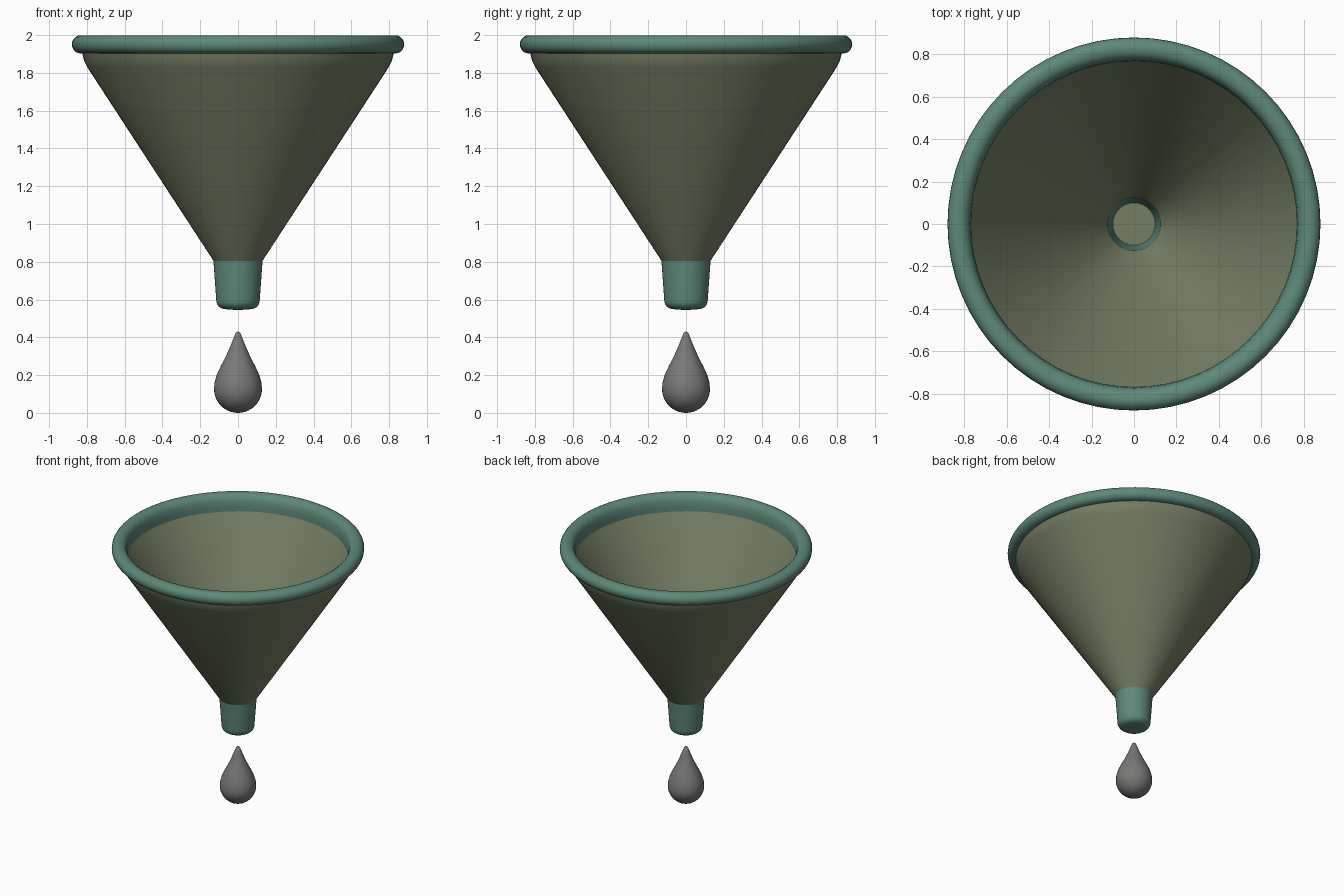
import bpy, bmesh
from math import sin, cos, pi, radians

cube = bpy.data.objects.get("Cube")
if cube:
    bpy.data.objects.remove(cube, do_unlink=True)


def material(name, colour):
    m = bpy.data.materials.new(name)
    m.use_nodes = True
    m.diffuse_color = colour
    bsdf = next(n for n in m.node_tree.nodes if n.type == 'BSDF_PRINCIPLED')
    bsdf.inputs["Base Color"].default_value = colour
    return m


OLIVE = material("olive", (0.18, 0.21, 0.125, 1))
TEAL = material("teal", (0.11, 0.25, 0.19, 1))
GREY = material("grey", (0.19, 0.19, 0.185, 1))


def arc(cr, cz, radius, start, end, steps):
    """Points of a circular arc in the (radius, height) plane."""
    angles = [radians(start + (end - start) * i / steps) for i in range(steps + 1)]
    return [(cr + radius * cos(a), cz + radius * sin(a)) for a in angles]


def lathe(name, profile, mats, closed=False, segments=64, sharp=35):
    """Turn a (radius, height) profile around the z axis."""
    bm = bmesh.new()
    rings = []
    for r, z in profile:
        if r < 1e-5:
            rings.append([bm.verts.new((0, 0, z))] * segments)
        else:
            rings.append([bm.verts.new((r * cos(2 * pi * i / segments),
                                        r * sin(2 * pi * i / segments), z))
                          for i in range(segments)])
    pairs = list(zip(rings, rings[1:] + rings[:1]))
    if not closed:
        pairs.pop()
    for a, b in pairs:
        for i in range(segments):
            j = (i + 1) % segments
            bm.faces.new(dict.fromkeys((a[i], a[j], b[j], b[i])))
    bmesh.ops.recalc_face_normals(bm, faces=bm.faces)
    mesh = bpy.data.meshes.new(name)
    bm.to_mesh(mesh)
    bm.free()
    for m in mats:
        mesh.materials.append(m)
    obj = bpy.data.objects.new(name, mesh)
    bpy.context.collection.objects.link(obj)
    bpy.ops.object.select_all(action='DESELECT')
    obj.select_set(True)
    bpy.context.view_layer.objects.active = obj
    bpy.ops.object.shade_smooth_by_angle(angle=radians(sharp))
    return obj


# Conical bowl: thin shell, outer wall up and inner wall down
lathe("funnel_cone",
      [(0.13, 0.805), (0.798, 1.83), (0.815, 1.865), (0.826, 1.91),
       (0.79, 1.91), (0.77, 1.88), (0.126, 0.805)], [OLIVE], closed=True)

# Rolled rim with a lip running down the inside
lathe("rim",
      arc(0.832, 1.951, 0.048, -90, 90, 10)
      + [(0.808, 1.996), (0.787, 1.982), (0.774, 1.955), (0.769, 1.915),
         (0.768, 1.878), (0.79, 1.9)], [TEAL], closed=True)

# Spout: rounded closed end, hollow above its floor
spout = lathe("spout",
              [(0, 0.545), (0.05, 0.547)]
              + arc(0.07, 0.595, 0.045, -75, 0, 6)
              + [(0.121, 0.68), (0.13, 0.805), (0.126, 0.805),
                 (0.1, 0.6), (0, 0.6)], [TEAL, OLIVE])
for face in spout.data.polygons:
    if face.normal.z > 0.9 and face.center.z < 0.7:
        face.material_index = 1

# Falling drop
lathe("drop",
      [(0, 0.432), (0.012, 0.424), (0.022, 0.4), (0.042, 0.35), (0.064, 0.3),
       (0.09, 0.25), (0.113, 0.2), (0.124, 0.16)]
      + arc(0, 0.127, 0.127, 0, -90, 10), [GREY], segments=40, sharp=60)
